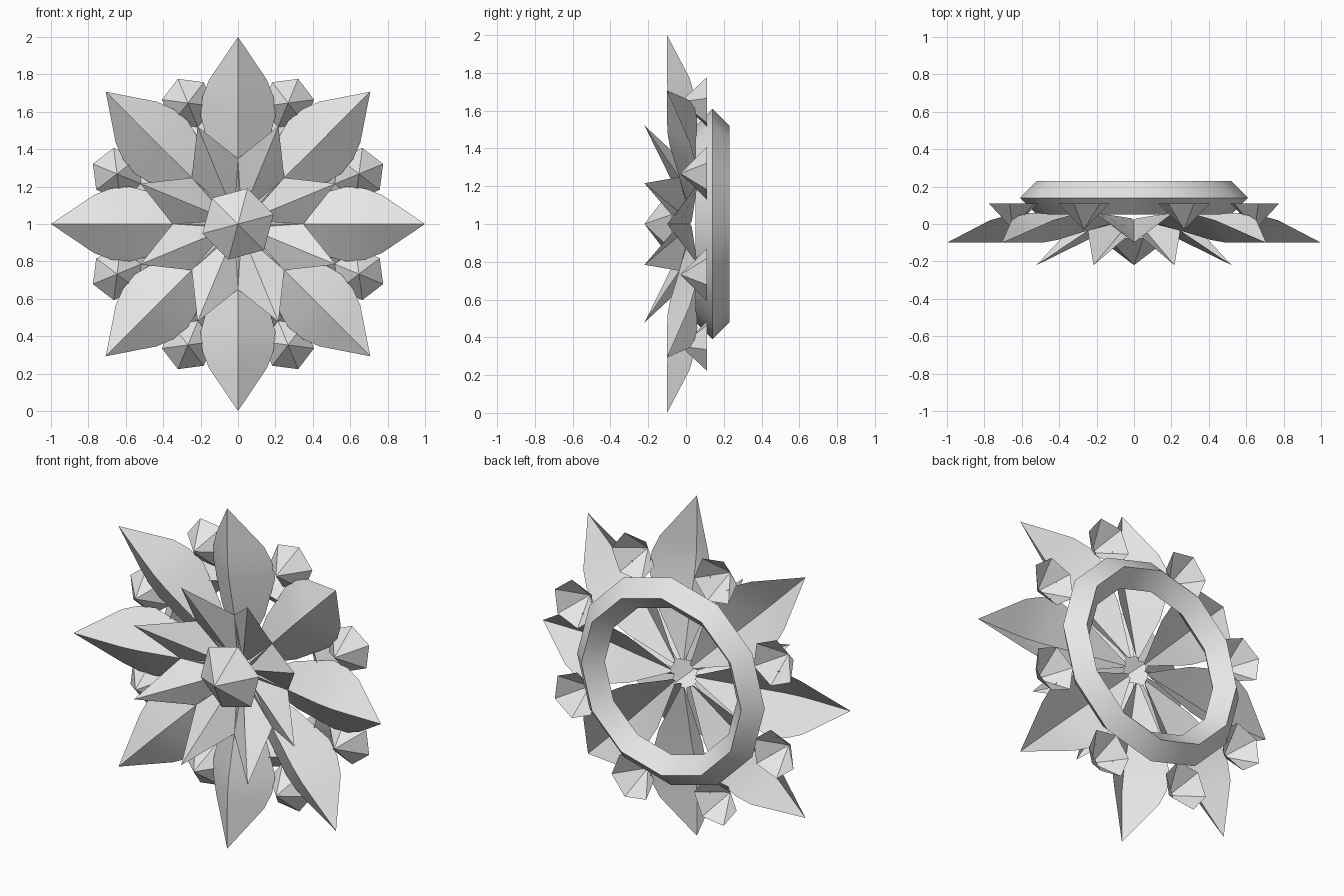
import bpy, bmesh, math

if "Cube" in bpy.data.objects:
    bpy.data.objects.remove(bpy.data.objects["Cube"])

grey = bpy.data.materials.new("light_grey")
grey.diffuse_color = (0.8, 0.8, 0.8, 1)
grey.use_nodes = True
grey.node_tree.nodes["Principled BSDF"].inputs["Base Color"].default_value = grey.diffuse_color


def polar(r, w, y, a):
    """Point at radius r, sideways offset w and depth y, turned by angle a about the flower centre."""
    c, s = math.cos(a), math.sin(a)
    return (r * c - w * s, y, 1 + r * s + w * c)


def finish(bm, name, smooth):
    me = bpy.data.meshes.new(name)
    bm.to_mesh(me)
    bm.free()
    ob = bpy.data.objects.new(name, me)
    bpy.context.collection.objects.link(ob)
    me.materials.append(grey)
    if smooth:
        bpy.ops.object.select_all(action='DESELECT')
        ob.select_set(True)
        bpy.context.view_layer.objects.active = ob
        bpy.ops.object.shade_smooth_by_angle(angle=math.radians(30))
    return ob


def folded_leaves(name, stations, offset):
    """Eight leaves folded along a front ridge; station = radius, half width, ridge y, edge y."""
    bm = bmesh.new()
    for k in range(8):
        a = offset + k * math.pi / 4
        rows = []
        for r, w, yr, ye in stations:
            mid = bm.verts.new(polar(r, 0, yr, a))
            if w == 0:
                rows.append((mid, mid, mid))
            else:
                rows.append((bm.verts.new(polar(r, -w, ye, a)), mid,
                             bm.verts.new(polar(r, w, ye, a))))
        for p, q in zip(rows, rows[1:]):
            for i in (0, 1):
                loop = list(dict.fromkeys((p[i], q[i], q[i + 1], p[i + 1])))
                bm.faces.new(loop)
    return finish(bm, name, True)


def hex_cone(bm, r, a, radius, y_base, y_tip, spin):
    """Open six-sided cone pointing to the front."""
    cx, _, cz = polar(r, 0, 0, a)
    tip = bm.verts.new((cx, y_tip, cz))
    rim = [bm.verts.new((cx + radius * math.cos(spin + i * math.pi / 3), y_base,
                         cz + radius * math.sin(spin + i * math.pi / 3))) for i in range(6)]
    for i in range(6):
        bm.faces.new((tip, rim[i], rim[(i + 1) % 6]))


# Large outer petals
folded_leaves("outer_petals", [
    (0.08, 0.012, 0.02, 0.03), (0.35, 0.14, -0.035, 0.05), (0.58, 0.2, -0.085, 0.06),
    (0.68, 0.19, -0.098, 0.045), (0.77, 0.155, -0.1, 0.02), (1.0, 0, -0.1, -0.1)], 0)

# Inner spikes leaning forward between the petals
folded_leaves("inner_spikes", [
    (0.08, 0.015, 0.0, 0.02), (0.323, 0.134, -0.11, -0.035), (0.565, 0, -0.22, -0.22)],
    math.pi / 8)

# Small crystals behind the gaps
bm = bmesh.new()
for k in range(8):
    a = math.pi / 8 + k * math.pi / 4
    hex_cone(bm, 0.7, a, 0.14, 0.11, -0.03, a)
finish(bm, "back_crystals", False)

# Centre bud
bm = bmesh.new()
hex_cone(bm, 0, 0, 0.197, -0.075, -0.22, math.radians(15))
finish(bm, "centre_bud", False)

# Back ring: twelve segments with a diamond section
bm = bmesh.new()
N = 12
section = [(0.61, 0.14), (0.52, 0.23), (0.43, 0.14), (0.52, 0.05)]
rings = [[bm.verts.new(polar(r, 0, y, i * 2 * math.pi / N)) for r, y in section] for i in range(N)]
for i in range(N):
    p, q = rings[i], rings[(i + 1) % N]
    for j in range(4):
        n = (j + 1) % 4
        bm.faces.new((p[j], q[j], q[n], p[n]))
bmesh.ops.recalc_face_normals(bm, faces=bm.faces[:])
finish(bm, "back_ring", True)
